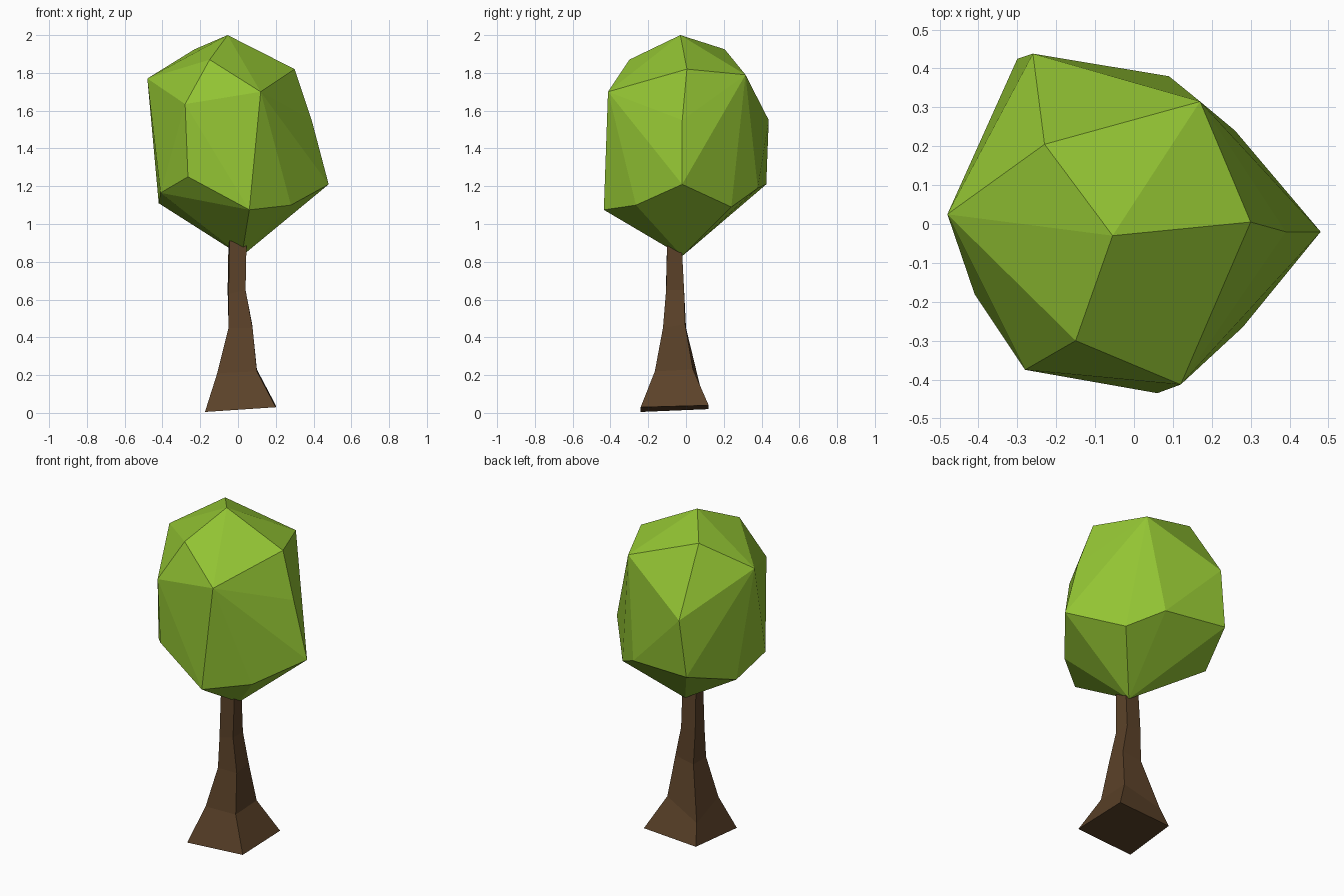
import bpy, bmesh


def material(name, rgb):
    m = bpy.data.materials.new(name)
    m.diffuse_color = (*rgb, 1)
    return m


def finish(bm, name, mat):
    bmesh.ops.recalc_face_normals(bm, faces=bm.faces)
    mesh = bpy.data.meshes.new(name)
    bm.to_mesh(mesh)
    bm.free()
    mesh.materials.append(mat)
    obj = bpy.data.objects.new(name, mesh)
    bpy.context.collection.objects.link(obj)
    return obj


leaf_green = material("leaf green", (0.29, 0.55, 0.033))
bark_brown = material("bark brown", (0.105, 0.054, 0.022))

# Crown: faceted convex lump hulled around its corner points
crown_points = [
    (-0.055, -0.03, 2.0), (-0.23, 0.205, 1.925), (-0.15, -0.30, 1.87),    # cap
    (0.30, 0.005, 1.82), (0.17, 0.315, 1.79), (-0.48, 0.025, 1.77),       # shoulder
    (0.12, -0.413, 1.70), (-0.28, -0.375, 1.635), (0.39, -0.02, 1.55),
    (-0.26, 0.438, 1.55),
    (-0.265, -0.37, 1.25), (0.48, -0.02, 1.21), (-0.30, 0.425, 1.21),     # lower rim
    (0.09, 0.38, 1.19), (-0.41, -0.18, 1.165), (-0.42, 0.115, 1.11),
    (0.28, -0.265, 1.10), (0.26, 0.24, 1.09), (0.06, -0.435, 1.075),
    (0.02, -0.02, 0.83),                                                  # underside tip
]
bm = bmesh.new()
for p in crown_points:
    bm.verts.new(p)
bmesh.ops.convex_hull(bm, input=bm.verts)
finish(bm, "crown", leaf_green)

# Trunk: four-sided loft, flared and slightly bent
rings = [
    [(-0.175, -0.24, 0.005), (0.20, -0.24, 0.03), (0.20, 0.12, 0.04), (-0.15, 0.12, 0.02)],
    [(-0.11, -0.155, 0.21), (0.10, -0.165, 0.22), (0.10, 0.037, 0.23), (-0.125, 0.075, 0.14)],
    [(-0.05, -0.122, 0.45), (0.077, -0.122, 0.45), (0.075, -0.005, 0.47), (-0.05, 0.0, 0.45)],
    [(-0.05, -0.107, 0.63), (0.04, -0.105, 0.65), (0.04, -0.01, 0.65), (-0.055, -0.01, 0.65)],
    [(-0.045, -0.10, 0.91), (0.045, -0.10, 0.90), (0.04, -0.025, 0.93), (-0.05, -0.025, 0.93)],
]
bm = bmesh.new()
loops = [[bm.verts.new(p) for p in ring] for ring in rings]
for low, high in zip(loops, loops[1:]):
    for i in range(4):
        j = (i + 1) % 4
        bm.faces.new((low[i], low[j], high[j], high[i]))
bm.faces.new(loops[0][::-1])
bm.faces.new(loops[-1])
finish(bm, "trunk", bark_brown)
